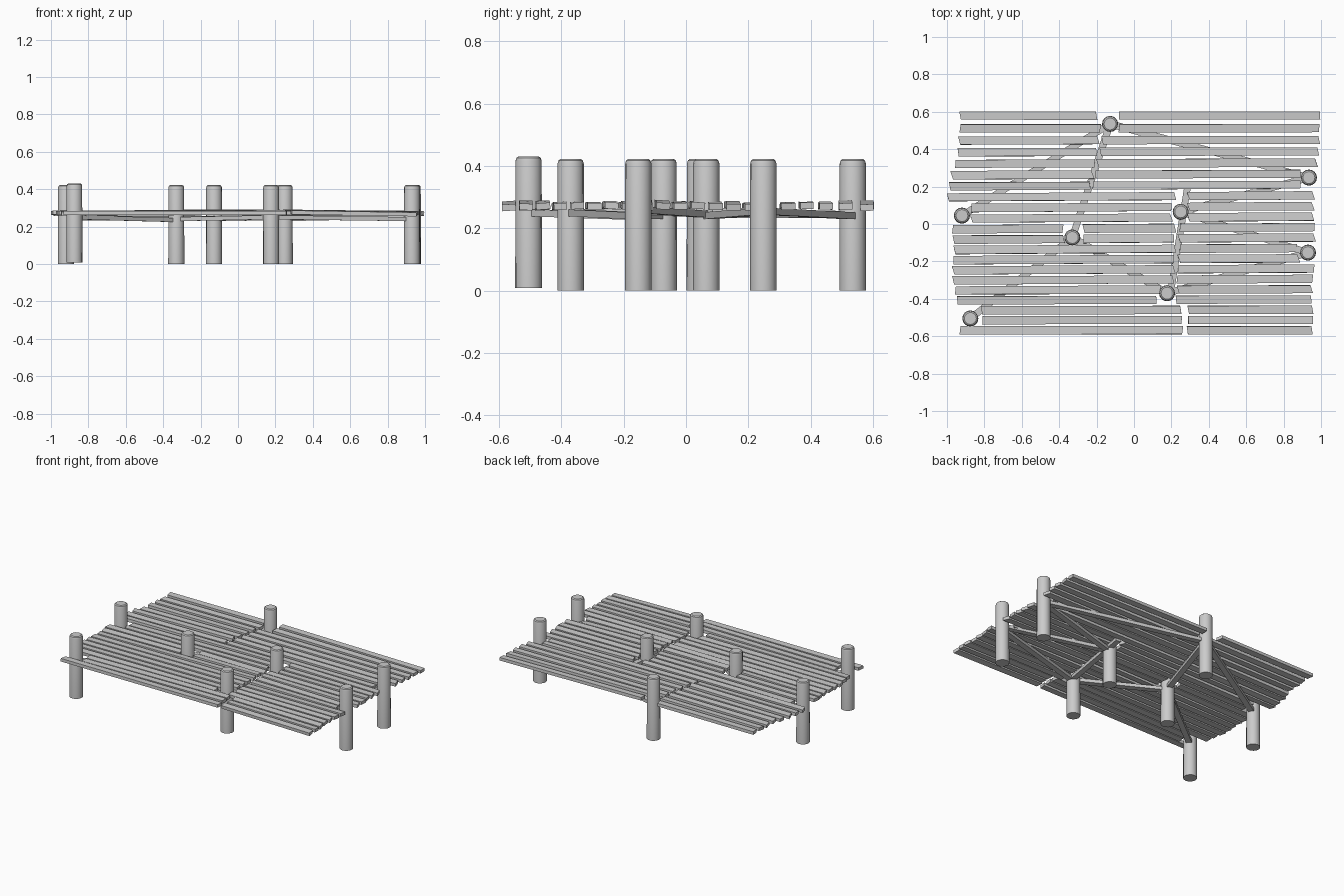
import bpy, bmesh, math, random
from mathutils import Vector, Matrix

if "Cube" in bpy.data.objects:
    bpy.data.objects.remove(bpy.data.objects["Cube"])

random.seed(4)


def add_object(name, bm):
    bmesh.ops.recalc_face_normals(bm, faces=bm.faces)
    me = bpy.data.meshes.new(name)
    bm.to_mesh(me)
    bm.free()
    ob = bpy.data.objects.new(name, me)
    bpy.context.collection.objects.link(ob)
    return ob


def bar(bm, a, b, width, thick, skew=0.0, roll=0.0):
    """Rectangular timber from a to b, with skewed ends."""
    a, b = Vector(a), Vector(b)
    d = (b - a).normalized()
    side = Vector((0, 0, 1)).cross(d).normalized()
    up = d.cross(side)
    rot = Matrix.Rotation(roll, 3, d)
    side, up = rot @ side, rot @ up
    rings = []
    for p in (a, b):
        w = width * random.uniform(0.94, 1.04)
        rings.append([bm.verts.new(p + side * (w * s / 2) + up * (thick * u / 2) + d * (skew * s))
                      for s, u in ((-1, -1), (1, -1), (1, 1), (-1, 1))])
    r0, r1 = rings
    bm.faces.new(r0)
    bm.faces.new(r1)
    for i in range(4):
        j = (i + 1) % 4
        bm.faces.new((r0[i], r0[j], r1[j], r1[i]))


# Posts: round piles with chamfered tops
posts = {
    "A": (-0.92, 0.045), "B": (-0.33, -0.072), "C": (-0.875, -0.505),
    "D": (-0.128, 0.535), "E": (0.25, 0.065), "F": (0.177, -0.37),
    "G": (0.935, 0.248), "H": (0.93, -0.153),
}
N = 16
for key, (px, py) in posts.items():
    bm = bmesh.new()
    low = 0.008 if key == "C" else 0.0
    rings = []
    for r, z in ((0.043, 0.0), (0.042, 0.408), (0.039, 0.418), (0.032, 0.423)):
        rings.append([bm.verts.new((px + r * math.cos(2 * math.pi * i / N),
                                    py + r * math.sin(2 * math.pi * i / N), z + low))
                      for i in range(N)])
    for lo, hi in zip(rings, rings[1:]):
        for i in range(N):
            j = (i + 1) % N
            bm.faces.new((lo[i], lo[j], hi[j], hi[i]))
    bm.faces.new(rings[0])
    bm.faces.new(rings[-1])
    ob = add_object("post", bm)
    for p in ob.data.polygons:
        p.use_smooth = len(p.vertices) == 4
    bm = bmesh.new()
    bm.from_mesh(ob.data)
    for e in bm.edges:
        e.smooth = e.calc_face_angle(0) < math.radians(30)
    bm.to_mesh(ob.data)
    bm.free()

# Support beams running between posts under the deck
bm = bmesh.new()
beams = (("A", "D", .245, .245), ("D", "B", .245, .25), ("C", "B", .25, .235),
         ("B", "F", .24, .25), ("D", "G", .24, .255), ("G", "E", .255, .24),
         ("E", "H", .245, .26), ("F", "H", .25, .24))
for s, e, zs, ze in beams:
    bar(bm, (*posts[s], zs), (*posts[e], ze), 0.038, 0.022)
bar(bm, (0.195, -0.37, 0.25), (0.285, 0.19, 0.255), 0.035, 0.022)
add_object("support_beams", bm)

# Deck planks: start and end of each board, row by row from back to front
rows = (
    (-.93, -.2, -.08, .995), (-.93, -.18, -.08, .99), (-.935, -.19, -.17, .99),
    (-.94, -.2, -.18, .985), (-.955, -.21, -.195, .975), (-.975, -.22, -.205, .89),
    (-.985, -.235, -.22, .89), (-.995, .22, .29, .96), (-.87, .2, .29, .957),
    (-.87, .2, .29, .957), (-.97, -.38, -.27, .22, .245, .965), (-.965, -.375, -.27, .215, .24, .965),
    (-.96, .22, .245, .87), (-.965, .215, .24, .88), (-.967, .215, .235, .963),
    (-.967, .21, .23, .955), (-.955, .14, .235, .95), (-.945, .12, .225, .948),
    (-.815, .25, .29, .955), (-.81, .255, .29, .957), (-.93, .26, .285, .952),
)
for i, xs in enumerate(rows):
    t = i / (len(rows) - 1)
    base = 0.58 - 1.148 * t
    left = base - 0.036 * math.sin(math.pi * t ** 0.75)
    right = left + 0.012 * math.sin(math.pi * t)
    bm = bmesh.new()
    for k in range(0, len(xs), 2):
        ends = []
        for x in xs[k:k + 2]:
            y = left + (right - left) * (x + 1) / 2
            z = 0.276 - (0.006 if abs(x) > 0.8 else 0) + random.uniform(-.004, .004)
            ends.append((x, y, z))
        bar(bm, *ends, 0.044, 0.021, skew=random.uniform(-.008, .004),
            roll=random.uniform(-.08, .08))
    add_object("deck_planks", bm)
